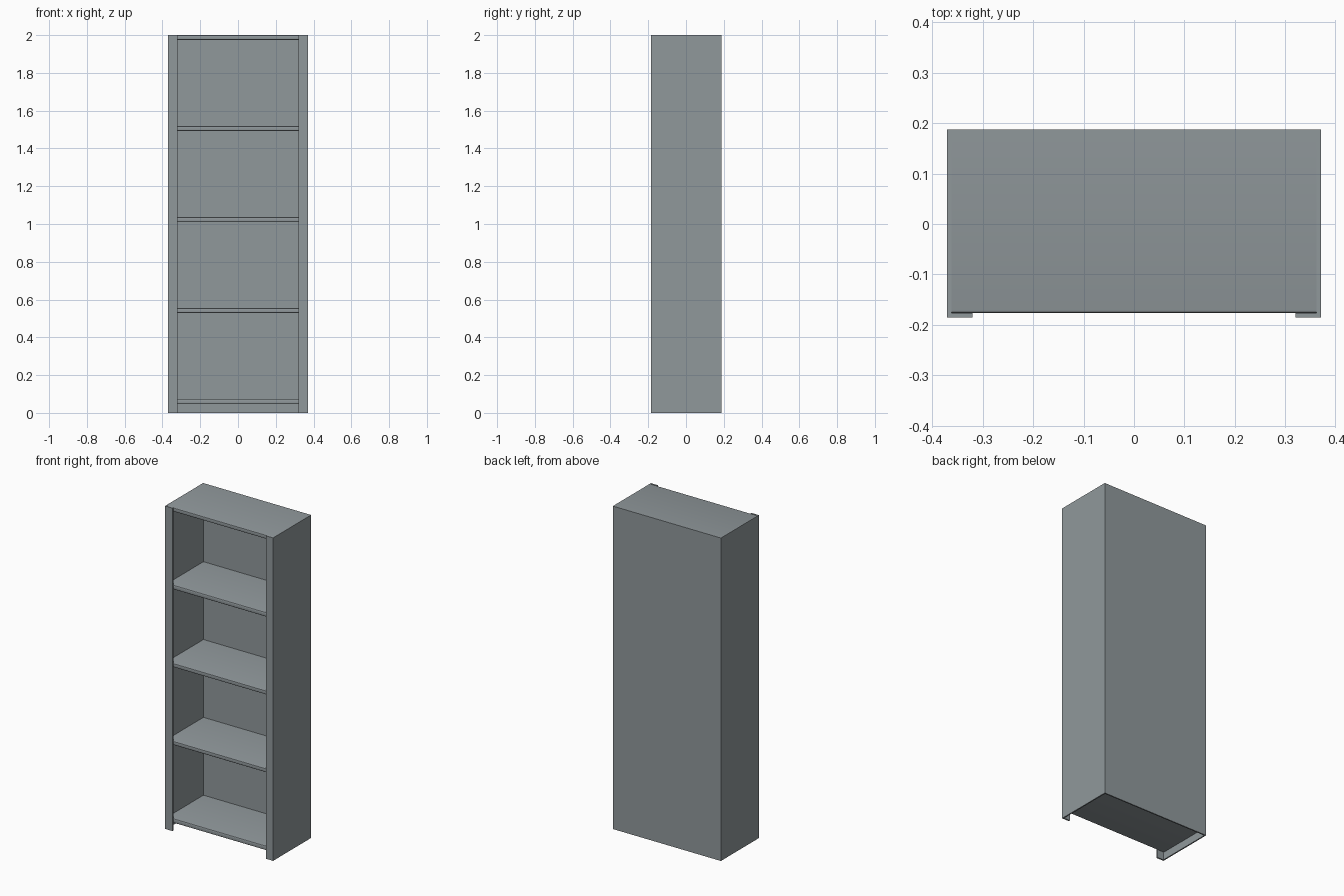
import bpy, bmesh

if "Cube" in bpy.data.objects:
    bpy.data.objects.remove(bpy.data.objects["Cube"])

# One grey finish for the whole bookcase
mat = bpy.data.materials.new("cool_grey")
mat.diffuse_color = (0.28, 0.315, 0.33, 1)
mat.use_nodes = True
mat.node_tree.nodes["Principled BSDF"].inputs["Base Color"].default_value = mat.diffuse_color

W, YF, YB, H = 0.37, -0.185, 0.187, 2.0   # half width, front, back, height
T = 0.008                                  # panel thickness
STILE_BACK = -0.176                        # rear of the front strips


def box(name, x0, x1, y0, y1, z0, z1, round_front=0.0):
    bm = bmesh.new()
    bmesh.ops.create_cube(bm, size=1)
    for v in bm.verts:
        v.co = (x1 if v.co.x > 0 else x0,
                y1 if v.co.y > 0 else y0,
                z1 if v.co.z > 0 else z0)
    if round_front:
        # ease the long front edges of a shelf
        edges = [e for e in bm.edges
                 if all(abs(v.co.y - y0) < 1e-5 for v in e.verts)
                 and abs(e.verts[0].co.z - e.verts[1].co.z) < 1e-5]
        bmesh.ops.bevel(bm, geom=edges, offset=round_front, segments=3,
                        profile=0.5, affect='EDGES')
    me = bpy.data.meshes.new(name)
    bm.to_mesh(me)
    bm.free()
    me.materials.append(mat)
    ob = bpy.data.objects.new(name, me)
    bpy.context.collection.objects.link(ob)
    if round_front:
        bpy.ops.object.select_all(action='DESELECT')
        ob.select_set(True)
        bpy.context.view_layer.objects.active = ob
        bpy.ops.object.shade_smooth_by_angle()
    return ob


# Side panels and front strips
for name, s in (("left", -1), ("right", 1)):
    xs = sorted((s * (W - T), s * W))
    box(name + "_side_panel", *xs, STILE_BACK, YB, 0, H)
    xs = sorted((s * 0.32, s * W))
    box(name + "_front_strip", *xs, YF, STILE_BACK, 0, H)

# Back panel
box("back_panel", -W + T, W - T, YB - T, YB, 0, H)

# Five evenly spaced shelves, the highest forming the top
for i in range(5):
    top = 0.072 + i * (H - 0.072) / 4
    name = "top_board" if i == 4 else "shelf_%d" % (i + 1)
    box(name, -W + T, W - T, STILE_BACK, YB - T, top - 0.025, top, 0.005)
